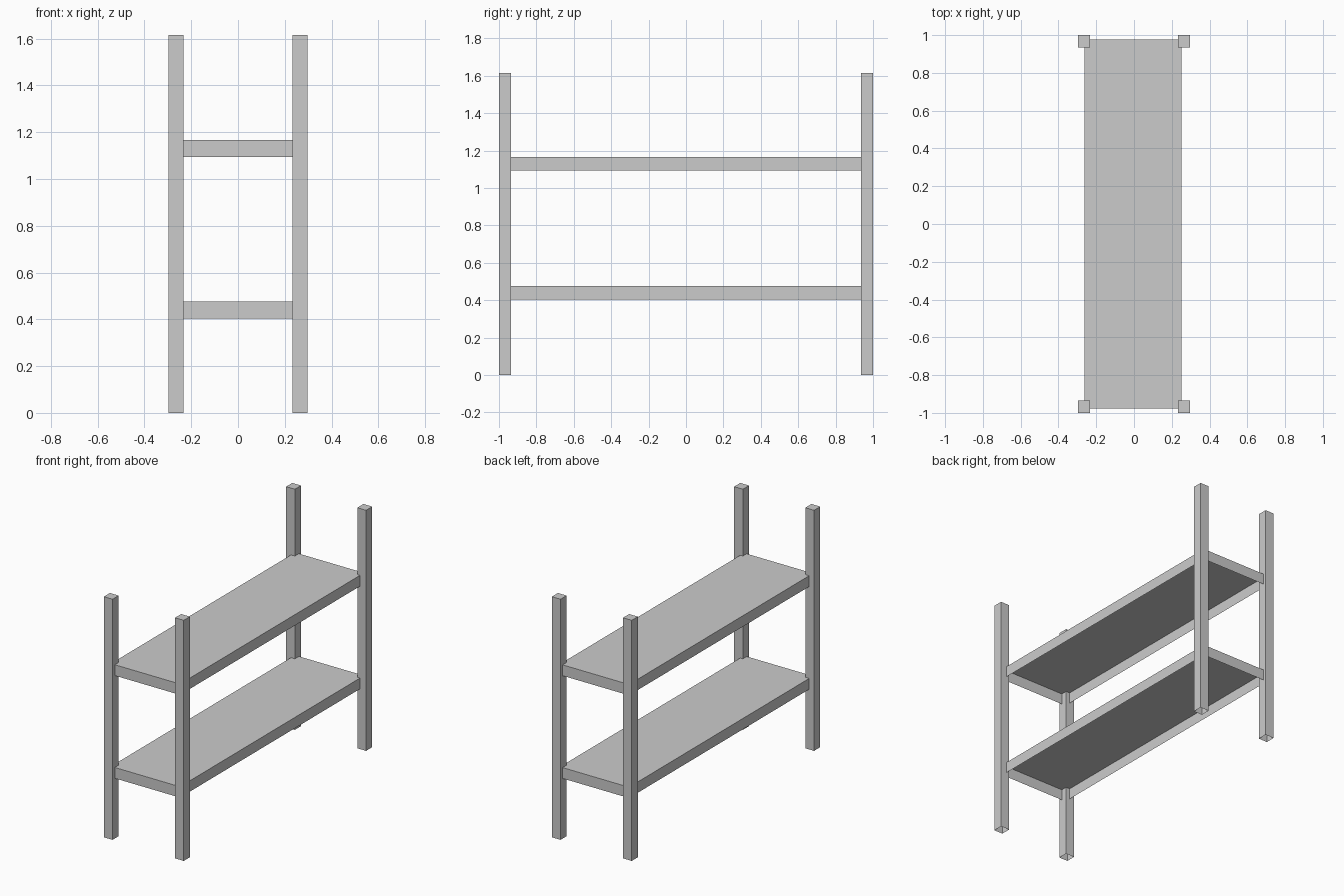
import bpy, bmesh

if "Cube" in bpy.data.objects:
    bpy.data.objects.remove(bpy.data.objects["Cube"])


def open_box(name, x, y, z):
    """Sheet-metal box: top and four sides, open underneath."""
    bm = bmesh.new()
    bmesh.ops.create_cube(bm, size=1)
    for v in bm.verts:
        for i, (lo, hi) in enumerate((x, y, z)):
            v.co[i] = lo if v.co[i] < 0 else hi
    bm.normal_update()
    bottom = [f for f in bm.faces if f.normal.z < -0.5]
    bmesh.ops.delete(bm, geom=bottom, context='FACES_ONLY')
    mesh = bpy.data.meshes.new(name)
    bm.to_mesh(mesh)
    bm.free()
    obj = bpy.data.objects.new(name, mesh)
    bpy.context.collection.objects.link(obj)
    return obj


POST = 0.065
HALF_X, HALF_Y, HEIGHT = 0.297, 1.0, 1.616

# Four corner posts
for sx, side in ((-1, "left"), (1, "right")):
    for sy, end in ((-1, "front"), (1, "back")):
        xs = sorted((sx * HALF_X, sx * (HALF_X - POST)))
        ys = sorted((sy * HALF_Y, sy * (HALF_Y - POST)))
        open_box(f"{end}_{side}_post", xs, ys, (0, HEIGHT))

# Two shelves, tucked into the posts
for name, z in (("lower_shelf", 0.404), ("upper_shelf", 1.094)):
    open_box(name, (-0.261, 0.252), (-0.976, 0.978), (z, z + 0.073))
